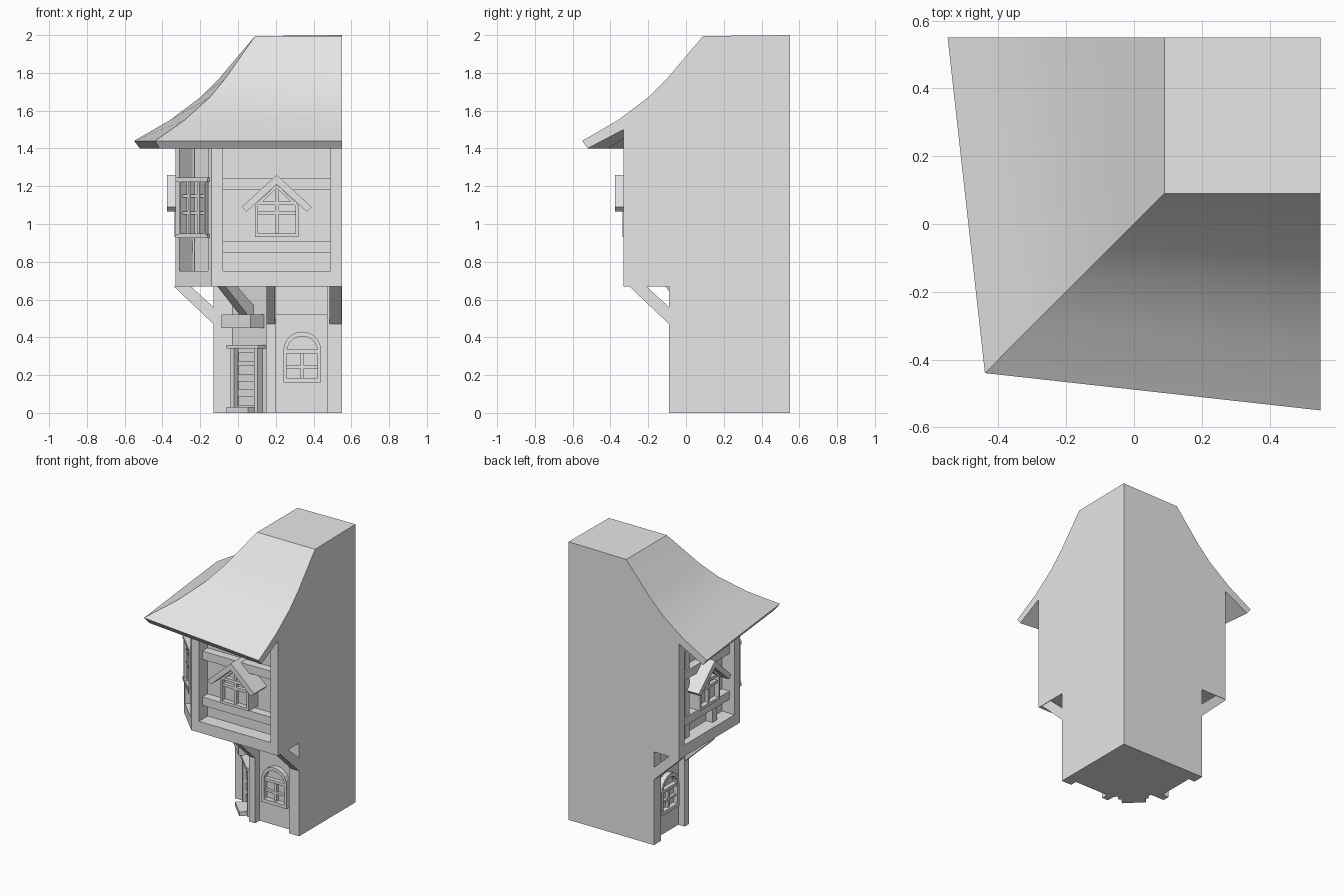
import bpy, bmesh, math
from mathutils import Matrix, Vector

cube = bpy.data.objects.get("Cube")
if cube:
    bpy.data.objects.remove(cube)

stone = bpy.data.materials.new("plain grey")
stone.use_nodes = True
GREY = (0.8, 0.8, 0.8, 1)
stone.diffuse_color = GREY
for node in stone.node_tree.nodes:
    if node.type == "BSDF_PRINCIPLED":
        node.inputs["Base Color"].default_value = GREY

# Placements: parts are drawn on the front, then swapped across the diagonal
FRONT = Matrix.Identity(4)
SIDE = Matrix(((0, 1, 0, 0), (1, 0, 0, 0), (0, 0, 1, 0), (0, 0, 0, 1)))
SIDE_LOW = Matrix.Translation((-0.04, 0, 0)) @ SIDE


def corner(at):
    return Matrix.Translation((at, at, 0)) @ Matrix.Rotation(-math.pi / 4, 4, "Z")


def finish(name, bm, place=FRONT):
    bmesh.ops.transform(bm, matrix=place, verts=bm.verts)
    bmesh.ops.recalc_face_normals(bm, faces=bm.faces)
    mesh = bpy.data.meshes.new(name)
    bm.to_mesh(mesh)
    bm.free()
    mesh.materials.append(stone)
    obj = bpy.data.objects.new(name, mesh)
    bpy.context.collection.objects.link(obj)
    return obj


def point(axis, a, b, depth):
    return {"x": (depth, a, b), "y": (a, depth, b), "z": (a, b, depth)}[axis]


def prism(name, outline, lo, hi, axis="y", place=FRONT):
    bm = bmesh.new()
    ends = [[bm.verts.new(point(axis, a, b, d)) for a, b in outline] for d in (lo, hi)]
    for end in ends:
        bm.faces.new(end)
    for i in range(len(outline)):
        bm.faces.new((ends[0][i - 1], ends[0][i], ends[1][i], ends[1][i - 1]))
    return finish(name, bm, place)


def box(name, xs, ys, zs, place=FRONT):
    (a, b), (c, d) = xs, zs
    return prism(name, [(a, c), (b, c), (b, d), (a, d)], ys[0], ys[1], "y", place)


def frame(name, outline, shrink, ys, place):
    """Picture-frame ring around an outline, pulled in towards its middle."""
    mid = Vector(((min(p[0] for p in outline) + max(p[0] for p in outline)) / 2,
                  (min(p[1] for p in outline) + max(p[1] for p in outline)) / 2))
    inner = [mid + (Vector(p) - mid) * shrink for p in outline]
    bm = bmesh.new()
    loops = [[bm.verts.new((p[0], y, p[1])) for p in pts]
             for pts, y in ((outline, ys[0]), (outline, ys[1]), (inner, ys[1]), (inner, ys[0]))]
    for k in range(4):
        for i in range(len(outline)):
            bm.faces.new((loops[k - 1][i - 1], loops[k - 1][i], loops[k][i], loops[k][i - 1]))
    return finish(name, bm, place)


# Ground floor core with a chamfered doorway corner
prism("ground_floor", [(.55, .55), (.55, -.04), (.15, -.04), (.15, -.03),
                       (-.03, .15), (-.08, .15), (-.08, .55)], 0, .68, "z")

# Upper floor: recessed core, sill slab and top band
prism("upper_floor", [(.55, .55), (.55, -.23), (-.113, -.23), (-.23, -.113), (-.23, .55)], .67, 1.51, "z")
outer = [(.55, .55), (.55, -.33), (-.14, -.33), (-.33, -.14), (-.33, .55)]
prism("floor_slab", outer, .67, .75, "z")
prism("top_band", outer, 1.42, 1.51, "z")

STRUT = [(0, .47), (-.21, .67), (-.12, .67), (0, .56)]


def arch_window(tag, place):
    arch = [(.24, .16), (.44, .16)]
    arch += [(.34 + .1 * math.cos(t), .33 + .1 * math.sin(t))
             for t in (math.pi * i / 10 for i in range(11))]
    frame(tag + "_arch_frame", arch, .82, (-.075, -.035), place)
    box(tag + "_arch_mullion", (.33, .35), (-.06, -.035), (.17, .33), place)
    box(tag + "_arch_bar", (.25, .43), (-.06, -.035), (.235, .25), place)
    box(tag + "_arch_transom", (.25, .43), (-.07, -.035), (.315, .335), place)


def gable_window(tag, place):
    house = [(.09, .93), (.32, .93), (.32, 1.10), (.205, 1.21), (.09, 1.10)]
    frame(tag + "_gable_frame", house, .86, (-.335, -.22), place)
    prism(tag + "_gable_pane", house, -.30, -.22, "y", place)
    box(tag + "_gable_mullion", (.195, .215), (-.325, -.29), (.94, 1.2), place)
    box(tag + "_gable_bar", (.1, .31), (-.325, -.29), (1.05, 1.07), place)
    box(tag + "_gable_transom", (.1, .31), (-.33, -.29), (1.1, 1.12), place)
    for side in (-1, 1):
        slab = [(0, 1.26), (.185, 1.09), (.16, 1.065), (0, 1.21)]
        prism(tag + "_gable_roof", [(.205 + side * x, z) for x, z in slab], -.375, -.22, "y", place)


# Matching front and side fronts
for tag, low, high in (("front", FRONT, FRONT), ("side", SIDE_LOW, SIDE)):
    for x0, x1 in ((.15, .20), (.47, .55)):
        box(tag + "_lower_post", (x0, x1), (-.09, -.03), (0, .68), low)
        prism(tag + "_strut", [(y - .09, z) for y, z in STRUT], max(x0, x1 - .065), x1 - .003, "x", low)
    box(tag + "_lower_beam", (.19, .48), (-.065, -.03), (.52, .68), low)
    arch_window(tag, low)
    prism(tag + "_corner_post", [(-.14, -.33), (-.08, -.33), (-.08, -.22), (-.09, -.24), (-.16, -.31)],
          .74, 1.43, "z", high)
    box(tag + "_end_post", (.49, .55), (-.33, -.22), (.74, 1.43), high)
    for z in (.85, 1.18):
        box(tag + "_rail", (-.09, .50), (-.29, -.22), (z, z + .06), high)
    gable_window(tag, high)
for x in (.05, .36):
    box("side_upright", (x, x + .05), (-.28, -.22), (.74, 1.43), SIDE)

# Corner window on the upper chamfer
bay = corner(-.235)
frame("corner_window_frame", [(-.1, .93), (.1, .93), (.1, 1.24), (-.1, 1.24)], .88, (-.01, .1), bay)
box("corner_window_pane", (-.1, .1), (.035, .1), (.94, 1.23), bay)
for x in (-.035, .035):
    box("corner_mullion", (x - .008, x + .008), (.0, .05), (.94, 1.23), bay)
for z in (1.05, 1.14):
    box("corner_bar", (-.1, .1), (.005, .05), (z, z + .015), bay)
box("corner_window_lintel", (-.12, .12), (-.015, .1), (1.225, 1.245), bay)
box("corner_window_sill", (-.12, .12), (-.015, .1), (.925, .945), bay)

# Doorway on the lower chamfer
door = corner(.06)
for side in (-1, 1):
    box("door_jamb", sorted((side * .075, side * .1)), (-.04, .02), (0, .35), door)
box("door_lintel", (-.12, .12), (-.05, .02), (.34, .36), door)
box("door_leaf", (-.08, .08), (-.01, .02), (.02, .35), door)
for z in (.09, .17, .25, .32):
    box("door_panel", (-.06, .06), (-.02, .01), (z - .05, z), door)
box("door_step", (-.08, .08), (-.09, .02), (0, .03), door)
box("door_canopy", (-.11, .11), (-.1, .02), (.45, .52), door)
prism("corner_strut", [(y, z + .01 if z < .6 else z) for y, z in STRUT], -.03, .03, "x", door)

# Sweeping hipped roof, solid to the flat back walls
profile = [(.09, 1.995), (-.1, 1.77), (-.2, 1.67), (-.36, 1.55), (-.55, 1.44), (-.52, 1.40), (-.33, 1.50)]
bm = bmesh.new()
right = [bm.verts.new((.55, p, z)) for p, z in profile]
left = [bm.verts.new((p, .55, z)) for p, z in profile]
hip = [bm.verts.new((.09 - (.09 - p) * .828, .09 - (.09 - p) * .828, z)) for p, z in profile]
top, base = bm.verts.new((.55, .55, 2)), bm.verts.new((.55, .55, 1.5))
for i in range(len(profile) - 1):
    bm.faces.new((right[i], hip[i], hip[i + 1], right[i + 1]))
    bm.faces.new((hip[i], left[i], left[i + 1], hip[i + 1]))
bm.faces.new((right[0], top, left[0], hip[0]))
bm.faces.new((right[-1], base, left[-1], hip[-1]))
bm.faces.new(right + [base, top])
bm.faces.new(left + [base, top])
roof = finish("roof", bm)
bpy.ops.object.select_all(action="DESELECT")
roof.select_set(True)
bpy.context.view_layer.objects.active = roof
bpy.ops.object.shade_smooth_by_angle(angle=math.radians(25))
